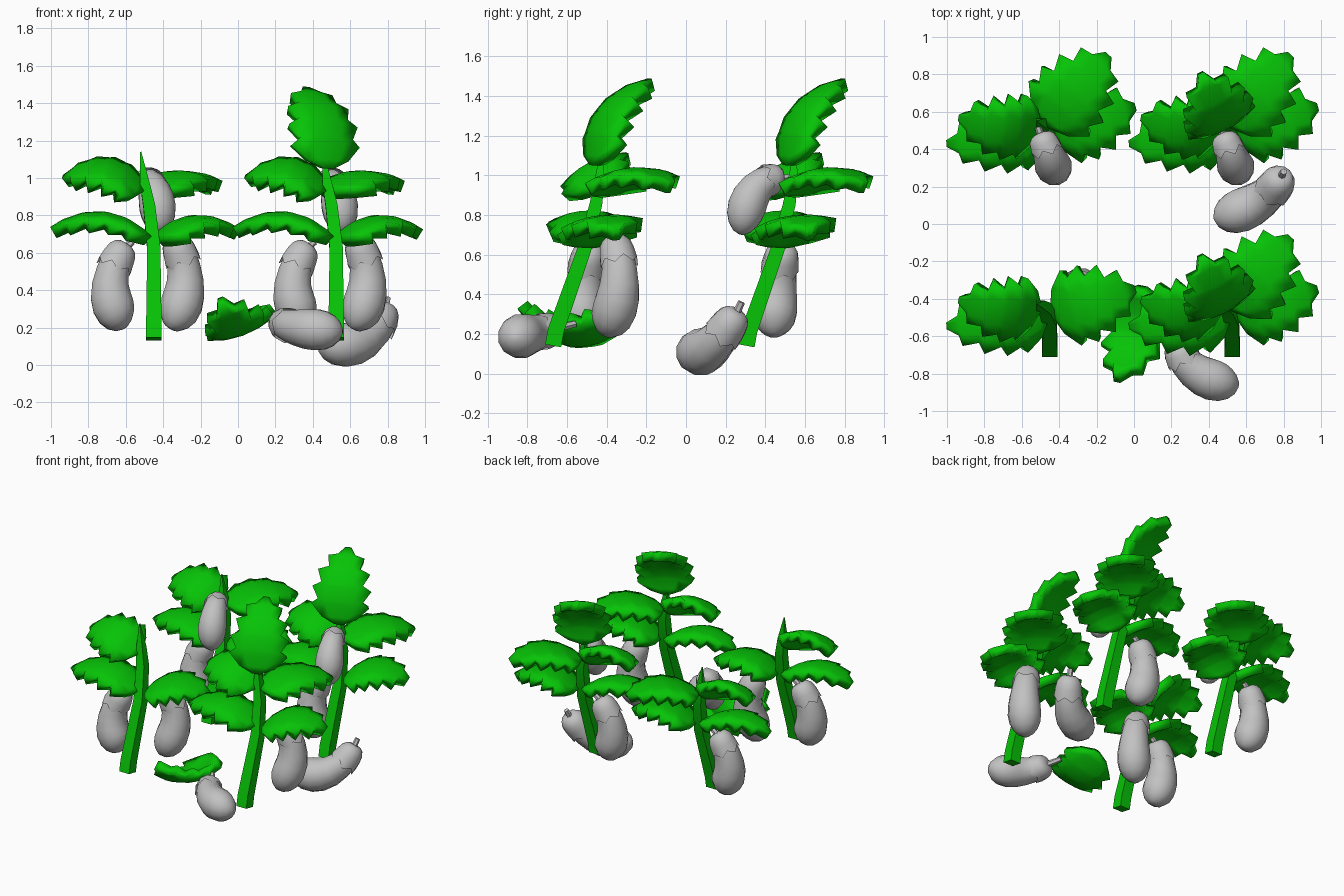
import bpy, bmesh, math
from mathutils import Vector as V

cube = bpy.data.objects.get("Cube")
if cube:
    bpy.data.objects.remove(cube, do_unlink=True)


def material(name, rgb):
    m = bpy.data.materials.new(name)
    m.use_nodes = True
    m.diffuse_color = (*rgb, 1)
    m.node_tree.nodes["Principled BSDF"].inputs["Base Color"].default_value = (*rgb, 1)
    return m


GREEN = material("leaf green", (0.002, 0.55, 0.002))
GREY = material("fruit grey", (0.54, 0.54, 0.54))


def finish(name, bm, mat, angle):
    me = bpy.data.meshes.new(name)
    bm.to_mesh(me)
    bm.free()
    me.materials.append(mat)
    ob = bpy.data.objects.new(name, me)
    bpy.context.collection.objects.link(ob)
    bpy.ops.object.select_all(action='DESELECT')
    ob.select_set(True)
    bpy.context.view_layer.objects.active = ob
    bpy.ops.object.shade_smooth_by_angle(angle=math.radians(angle))
    return ob


def tube(name, pts, radii, sides, mat, angle=50, zigzag=0):
    """Closed tube along pts; zigzag shifts every other vertex of the last ring."""
    bm = bmesh.new()
    whole = pts[-1] - pts[0]
    ref = V([float(i == min(range(3), key=lambda k: abs(whole[k]))) for i in range(3)])
    rings = []
    for i, (p, r) in enumerate(zip(pts, radii)):
        d = (pts[min(i + 1, len(pts) - 1)] - pts[max(i - 1, 0)]).normalized()
        a = (ref - d * ref.dot(d)).normalized()
        b = d.cross(a)
        ring = []
        for k in range(sides):
            th = math.tau * (k + 0.5) / sides
            slip = d * zigzag * (k % 2) if i == len(pts) - 1 else V()
            ring.append(bm.verts.new(p + (a * math.cos(th) + b * math.sin(th)) * r + slip))
        rings.append(ring)
    for lo, hi in zip(rings, rings[1:]):
        for k in range(sides):
            n = (k + 1) % sides
            bm.faces.new((lo[k], lo[n], hi[n], hi[k]))
    bm.faces.new(rings[0][::-1])
    if not zigzag:
        bm.faces.new(rings[-1])
    return finish(name, bm, mat, angle)


# Half outline of a leaf: (distance along, half width), with teeth
TEETH = [(0, .14), (.08, .6), (.24, 1), (.3, .78), (.46, 1.02), (.52, .72),
         (.69, .9), (.74, .54), (.9, .62), (.93, .3), (1.04, .1)]


def leaf(name, base, tip, up, bow, half, cup=0.04, shift=V()):
    base, tip, up = V(base) + shift, V(tip) + shift, V(up)
    d = tip - base
    up = (up - d * up.dot(d) / d.length_squared).normalized()
    side = d.normalized().cross(up)
    bm = bmesh.new()
    rows = []
    for t, w in TEETH:
        mid = base + d * t + up * bow * 4 * t * (1 - t)
        rows.append([bm.verts.new(mid + side * half * w * s - up * cup * (w * s) ** 2)
                     for s in (-1, -.5, 0, .5, 1)])
    for a, b in zip(rows, rows[1:]):
        for k in range(4):
            bm.faces.new((a[k], a[k + 1], b[k + 1], b[k]))
    ob = finish(name, bm, GREEN, 35)
    mod = ob.modifiers.new("thickness", 'SOLIDIFY')
    mod.thickness = 0.065
    mod.offset = -1


# Fruit swelling: (distance along, share of the full radius)
SWELL = [(0, .3), (.03, .5), (.09, .65), (.18, .73), (.3, .79), (.45, .88), (.6, .97),
         (.72, 1), (.83, .92), (.91, .74), (.97, .46), (1, .12)]


def fruit(name, top, bend, bottom, stalk, radius=0.113, shift=V()):
    a, b, c, s = (V(p) + shift for p in (top, bend, bottom, stalk))

    def at(t):
        return a * (1 - t) ** 2 + b * 2 * t * (1 - t) + c * t * t

    tube(name, [at(t) for t, r in SWELL], [r * radius for t, r in SWELL], 12, GREY, 60)
    cap = SWELL[:5]
    tube(name + "_calyx", [at(t * .75 - .01) for t, r in cap],
         [r * radius * 1.04 + .003 for t, r in cap], 12, GREY, 50, zigzag=0.035)
    tube(name + "_stalk", [at(0.05), s], [.022, .018], 6, GREY, 30)


# Leaves of one plant: base, tip, facing, bow, half width
LEAVES = {
    "lower_right_leaf": ((-.46, .48, .69), (-.98, .43, .75), (0, -.12, 1), .1, .18),
    "lower_left_leaf": ((-.44, .5, .68), (-.01, .62, .74), (0, -.1, 1), .09, .21),
    "upper_right_leaf": ((-.5, .52, .94), (-.92, .56, 1.02), (.05, -.45, .9), .1, .19),
    "upper_left_leaf": ((-.48, .53, .94), (-.15, .89, .98), (0, -.05, 1), .08, .22),
    "crown_leaf": ((-.49, .5, 1.05), (-.6, .77, 1.48), (.4, -.75, .5), .1, .2),
}
# Hanging fruit: top, bend, bottom, stalk end
FRUIT = {
    "right_fruit": ((-.6, .49, .64), (-.765, .45, .4), (-.6, .44, .2), (-.565, .49, .66)),
    "left_fruit": ((-.345, .61, .68), (-.21, .69, .42), (-.365, .56, .2), (-.37, .59, .7)),
    "high_fruit": ((-.5, .48, .98), (-.43, .31, 1.0), (-.42, .28, .7), (-.515, .52, .99)),
}


def plant(tag, shift, missing, fruits):
    shift = V(shift)
    path = [(-.45, .305, .14), (-.45, .32, .22), (-.45, .46, .62), (-.475, .52, .85),
            (-.5, .54, .98), (-.52, .55, 1.14)]
    tube(tag + "_stem", [V(p) + shift for p in path], [.058, .058, .05, .045, .035, .004],
         4, GREEN, 20)
    for name, args in LEAVES.items():
        if name not in missing:
            leaf(f"{tag}_{name}", *args, shift=shift)
    for name in fruits:
        fruit(f"{tag}_{name}", *FRUIT[name], shift=shift,
              radius=0.1 if name == "high_fruit" else 0.115)


STEP = 0.975
plant("front_right_plant", (0, -STEP, 0), ("crown_leaf", "upper_left_leaf"),
      ("right_fruit", "left_fruit"))
plant("back_right_plant", (0, 0, 0), ("crown_leaf",), ("right_fruit", "high_fruit"))
plant("front_left_plant", (STEP, -STEP, 0), (), ("left_fruit",))
plant("back_left_plant", (STEP, 0, 0), (), ("right_fruit", "high_fruit"))

# Fallen fruit and leaf
fruit("fallen_fruit_large", (.79, .26, .31), (.71, .09, .04), (.43, .03, .13), (.8, .28, .36), .12)
fruit("fallen_fruit_small", (.23, -.64, .23), (.28, -.84, .19), (.56, -.86, .18), (.18, -.56, .25))
leaf("fallen_leaf", (.05, -.33, .24), (-.08, -.83, .3), (.35, 0, -.93), .12, .19)
